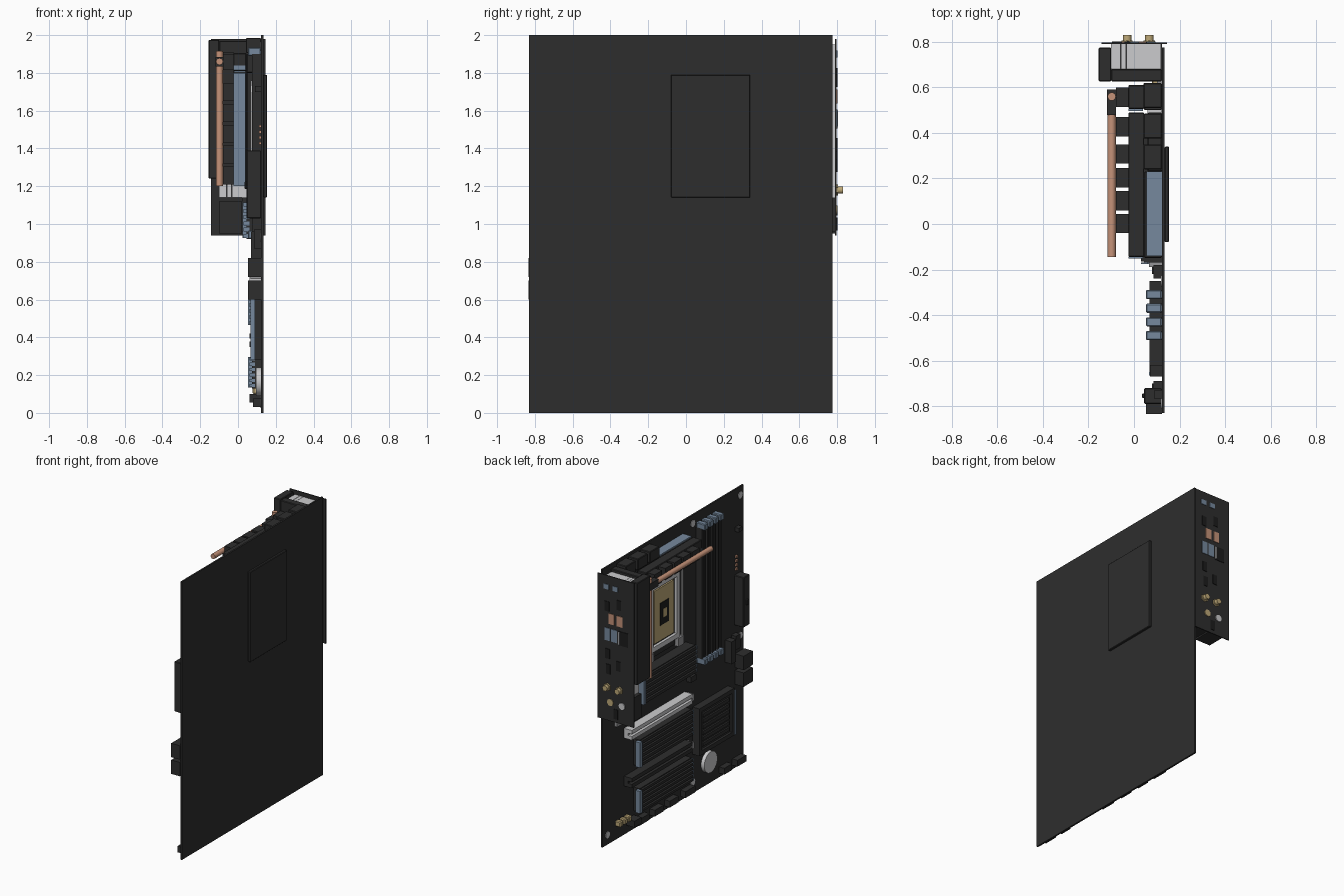
import bpy, bmesh, math
from mathutils import Matrix, Vector


def material(name, rgb):
    m = bpy.data.materials.new(name)
    m.diffuse_color = (*rgb, 1)
    return m


BLACK = material("black", (0.027, 0.027, 0.027))
DEEP = material("deep black", (0.012, 0.012, 0.012))
BLUE = material("steel blue", (0.18, 0.25, 0.34))
COPPER = material("copper", (0.56, 0.29, 0.19))
GOLD = material("gold", (0.52, 0.40, 0.19))
SILVER = material("silver", (0.60, 0.60, 0.61))
GREY = material("grey", (0.30, 0.30, 0.31))
FACE = 0.122            # component face of the board; parts grow toward -x


def finish(name, bm, mat):
    me = bpy.data.meshes.new(name)
    bm.to_mesh(me)
    bm.free()
    me.materials.append(mat)
    ob = bpy.data.objects.new(name, me)
    bpy.context.collection.objects.link(ob)
    return ob


def boxes(name, mat, *items, bevel=0):
    """Each item is x0, x1, y0, y1, z0, z1."""
    bm = bmesh.new()
    for x0, x1, y0, y1, z0, z1 in items:
        bmesh.ops.create_cube(bm, size=1, matrix=Matrix.Translation(
            ((x0 + x1) / 2, (y0 + y1) / 2, (z0 + z1) / 2))
            @ Matrix.Diagonal((x1 - x0, y1 - y0, z1 - z0, 1)))
    ob = finish(name, bm, mat)
    if bevel:
        b = ob.modifiers.new("bevel", "BEVEL")
        b.width, b.segments = bevel, 1
    return ob


def rods(name, mat, r, *ends, sides=20):
    """Cylinders between pairs of points."""
    bm = bmesh.new()
    for a, b in ends:
        a, b = Vector(a), Vector(b)
        rot = (b - a).to_track_quat("Z", "Y").to_matrix().to_4x4()
        bmesh.ops.create_cone(bm, cap_ends=True, segments=sides, radius1=r, radius2=r,
                              depth=(b - a).length,
                              matrix=Matrix.Translation((a + b) / 2) @ rot)
    ob = finish(name, bm, mat)
    bpy.context.view_layer.objects.active = ob
    ob.select_set(True)
    bpy.ops.object.shade_smooth_by_angle()
    ob.select_set(False)


def frame(x0, x1, y0, y1, z0, z1, t):
    """Four bars of a rectangular ring."""
    return [(x0, x1, y0, y0 + t, z0, z1), (x0, x1, y1 - t, y1, z0, z1),
            (x0, x1, y0 + t, y1 - t, z0, z0 + t), (x0, x1, y0 + t, y1 - t, z1 - t, z1)]


# Board and rear socket plate
boxes("board", BLACK, (FACE, 0.134, -0.83, 0.775, 0, 2))
boxes("socket_backplate", BLACK, (0.134, 0.154, -0.08, 0.34, 1.14, 1.79), bevel=0.004)
holes = [(-0.79, 1.94), (-0.25, 1.94), (-0.79, 0.93), (-0.25, 0.08), (-0.79, 0.05),
         (0.72, 0.07), (0.5, 0.9), (-0.25, 0.9)]
rods("mounting_rings", SILVER, 0.024, *[((FACE - 0.004, y, z), (FACE, y, z)) for y, z in holes])

# Processor socket
boxes("socket_base", BLACK, (0.095, FACE, -0.06, 0.32, 1.17, 1.75))
boxes("socket_frame", SILVER, *frame(0.075, 0.096, -0.04, 0.30, 1.22, 1.70, 0.035))
boxes("socket_corners", GREY, *[(0.065, 0.1, y, y + 0.06, z, z + 0.06)
                                for y in (-0.07, 0.27) for z in (1.16, 1.70)])
boxes("socket_contacts", GOLD, (0.082, 0.096, 0.02, 0.24, 1.27, 1.65))
boxes("socket_center", DEEP, (0.078, 0.083, 0.08, 0.18, 1.38, 1.54))
boxes("socket_center_chip", GOLD, (0.075, 0.079, 0.11, 0.15, 1.43, 1.49))
rods("socket_lever", SILVER, 0.008, ((0.075, -0.065, 1.17), (0.075, -0.065, 1.73)), sides=8)

# Memory slots with coloured latches
slot_y = [-0.31 - 0.06 * i for i in range(4)]
boxes("memory_slots", BLACK, *[b for y in slot_y for b in (
    (0.075, FACE, y - 0.02, y - 0.006, 0.96, 1.9), (0.075, FACE, y + 0.006, y + 0.02, 0.96, 1.9),
    (0.095, FACE, y - 0.006, y + 0.006, 0.96, 1.9))])
boxes("memory_latches", BLUE, *[(0.052, FACE, y - 0.02, y + 0.02, z, z + 0.045)
                                for y in slot_y for z in (0.92, 1.89)], bevel=0.005)

# Voltage regulator heatsinks joined by a heat pipe
boxes("top_heatsink", BLACK, (-0.025, 0.045, -0.145, 0.49, 1.81, 1.905),
      (0.045, FACE, -0.15, 0.23, 1.80, 1.90), (0.06, FACE, 0.23, 0.49, 1.80, 1.90), bevel=0.004)
boxes("top_heatsink_fins", BLACK, *[(-0.08, -0.025, y, y + 0.085, 1.815, 1.9)
                                    for y in (-0.04, 0.06, 0.16, 0.265, 0.385)])
boxes("side_heatsink", BLACK, (-0.025, 0.045, 0.505, 0.61, 1.2, 1.9),
      (0.045, FACE, 0.50, 0.62, 1.2, 1.9), bevel=0.004)
boxes("side_heatsink_fins", BLACK, *[(-0.08, -0.025, 0.515, 0.6, z, z + 0.095)
                                     for z in (1.21, 1.32, 1.43, 1.54, 1.65, 1.815)])
boxes("heatsink_trim", BLUE, (-0.024, 0.04, 0.496, 0.505, 1.2, 1.80),
      (-0.024, 0.04, -0.152, -0.145, 1.815, 1.84), (0.055, FACE, -0.14, 0.23, 1.9, 1.91),
      (-0.02, 0.04, -0.14, 0.48, 1.803, 1.81))
rods("heat_pipe", COPPER, 0.018, ((-0.098, -0.145, 1.86), (-0.098, 0.56, 1.86)),
     ((-0.098, 0.56, 1.2), (-0.098, 0.56, 1.915)))
boxes("pipe_clamp", BLACK, (-0.119, -0.078, 0.48, 0.59, 1.835, 1.885))
boxes("processor_power", BLACK, *[(0.042, FACE, y, y + 0.11, 1.905, 1.985)
                                  for y in (0.24, 0.375, 0.51)], bevel=0.004)

# Rear port housing, cover and shield
boxes("port_housing", SILVER, (-0.10, -0.06, 0.68, 0.79, 1.14, 1.95),
      (-0.058, -0.035, 0.68, 0.79, 1.14, 1.95), (-0.033, 0.118, 0.68, 0.79, 1.14, 1.95))
boxes("port_cover", BLACK, (-0.155, -0.10, 0.627, 0.775, 1.24, 1.975),
      (-0.10, FACE, 0.627, 0.68, 1.24, 1.97), bevel=0.004)
boxes("audio_block", BLACK, (-0.10, 0.02, 0.65, 0.79, 0.95, 1.12),
      (0.02, FACE, 0.66, 0.79, 0.96, 1.14))
boxes("rear_shield", BLACK, (-0.143, 0.145, 0.79, 0.797, 0.94, 1.98))


def ports(name, mat, w, h, centers, depth=0.006):
    boxes(name, mat, *[(x - w / 2, x + w / 2, 0.795, 0.797 + depth, z - h / 2, z + h / 2)
                       for x, z in centers])


ports("blue_round_ports", BLUE, 0.04, 0.035, [(0.075, 1.9), (0.003, 1.9)], 0.004)
ports("small_ports", DEEP, 0.035, 0.07, [(0.07, 1.76), (-0.025, 1.79), (0.065, 1.42),
                                         (0.06, 1.31), (-0.02, 1.35), (0.0, 1.0)], 0.004)
ports("copper_ports", COPPER, 0.045, 0.075, [(0.035, 1.675), (-0.032, 1.675)], 0.004)
ports("blue_ports", BLUE, 0.045, 0.09, [(0.067, 1.56), (0.012, 1.56)], 0.004)
ports("network_port", DEEP, 0.075, 0.1, [(-0.06, 1.555)], 0.004)
ports("network_tab", SILVER, 0.008, 0.09, [(-0.026, 1.555)], 0.007)
antennas = [(0.067, 1.18), (-0.03, 1.18)]
rods("antenna_posts", GOLD, 0.019, *[((x, 0.79, z), (x, 0.83, z)) for x, z in antennas])
rods("antenna_nuts", GOLD, 0.028, *[((x, 0.795, z), (x, 0.806, z)) for x, z in antennas], sides=6)
rods("gold_jack", GOLD, 0.024, ((0.043, 0.795, 1.075), (0.043, 0.803, 1.075)))
rods("silver_jack", SILVER, 0.024, ((-0.05, 0.795, 1.07), (-0.05, 0.803, 1.07)))

# Ribbed drive heatsinks between the expansion slots
for i, (z0, z1, x) in enumerate([(0.92, 1.12, 0.03), (0.46, 0.65, 0.06), (0.13, 0.30, 0.06)], 1):
    pitch = (z1 - z0) / 6
    boxes(f"drive_heatsink_{i}", BLACK, (x + 0.015, FACE, -0.17, 0.42, z0, z1),
          *[(x, x + 0.015, -0.165, 0.41, z0 + k * pitch + 0.006, z0 + (k + 1) * pitch - 0.006)
            for k in range(6)])
    boxes(f"drive_trim_{i}", BLUE, (x - 0.006, FACE - 0.03, 0.42, 0.445, z0 + 0.005, z1 - 0.005))
    boxes(f"drive_end_trim_{i}", BLUE, *[
        (x, x + 0.03, -0.175, -0.17, z0 + k * pitch + 0.006, z0 + (k + 1) * pitch - 0.006)
        for k in range(6)])

# Expansion slots
for name, z, mat in (("upper_slot", 0.73, SILVER), ("lower_slot", 0.385, BLACK)):
    boxes(name, mat, (0.06, FACE, -0.16, 0.53, z - 0.035, z - 0.008),
          (0.06, FACE, -0.16, 0.53, z + 0.008, z + 0.035),
          (0.09, FACE, -0.16, 0.53, z - 0.008, z + 0.008))
boxes("slot_latches", GREY, *[(0.065, FACE, -0.19, -0.16, z - 0.022, z + 0.022)
                              for z in (0.73, 0.385)])

# Chipset heatsink with framed ribs
boxes("chipset_heatsink", BLACK, (0.085, FACE, -0.65, -0.25, 0.28, 0.62),
      *frame(0.068, 0.085, -0.65, -0.25, 0.28, 0.62, 0.03),
      *[(0.073, 0.085, -0.60, -0.30, 0.33 + k * 0.042, 0.355 + k * 0.042) for k in range(6)])
boxes("chipset_trim", BLUE, (0.065, 0.09, -0.665, -0.65, 0.28, 0.60))
rods("coin_battery", SILVER, 0.075, ((0.096, -0.42, 0.165), (FACE, -0.42, 0.165)), sides=32)

# Edge connectors
boxes("main_power", BLACK, (0.045, FACE, -0.79, -0.72, 1.03, 1.39),
      (0.035, 0.06, -0.765, -0.745, 1.185, 1.225), bevel=0.004)
boxes("data_ports", BLACK, (0.052, FACE, -0.834, -0.73, 0.6, 0.7),
      (0.052, FACE, -0.834, -0.73, 0.72, 0.82))
boxes("front_headers", BLACK, (0.07, FACE, -0.67, -0.62, 0.80, 0.96),
      (0.085, FACE, -0.74, -0.69, 0.87, 0.97), (0.085, FACE, -0.24, -0.18, 0.83, 0.87),
      (0.09, FACE, -0.77, -0.73, 1.70, 1.73))
boxes("bottom_headers", BLACK, *[(0.08, FACE, y, y + w, 0.03, 0.075) for y, w in (
    (-0.80, 0.1), (-0.64, 0.09), (-0.22, 0.11), (-0.03, 0.1), (0.14, 0.1), (0.30, 0.12))],
    (0.06, FACE, 0.42, 0.5, 0.055, 0.1))
boxes("status_lights", COPPER, *[(0.11, FACE, -0.75, -0.73, z, z + 0.015)
                                 for z in (1.42, 1.45, 1.48, 1.51)])
boxes("gold_capacitors", GOLD, *[(0.078, FACE, y, y + 0.035, 0.10, 0.14)
                                 for y in (0.50, 0.55, 0.60)], bevel=0.006)
boxes("small_chips", GREY, (0.10, FACE, 0.58, 0.64, 0.82, 0.88))
